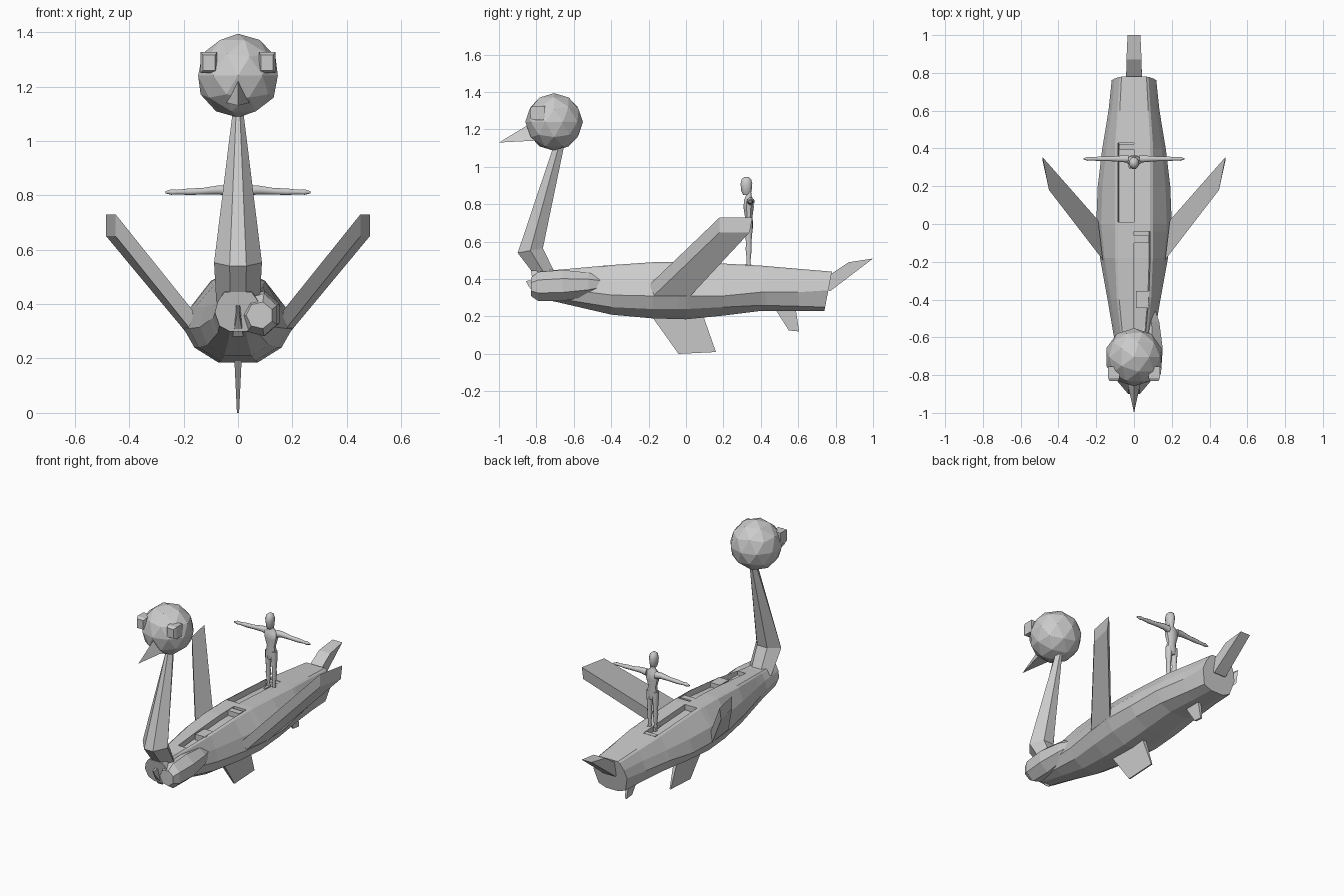
import bpy, bmesh, math
from mathutils import Vector

old = bpy.data.objects.get("Cube")
if old:
    bpy.data.objects.remove(old, do_unlink=True)

grey = bpy.data.materials.new("plain grey")
grey.use_nodes = True
COLOUR = (0.6, 0.6, 0.6, 1)
grey.diffuse_color = COLOUR
grey.node_tree.nodes["Principled BSDF"].inputs["Base Color"].default_value = COLOUR


def finish(name, bm, smooth=False):
    bmesh.ops.remove_doubles(bm, verts=bm.verts, dist=0.0002)
    bmesh.ops.dissolve_degenerate(bm, edges=bm.edges, dist=0.0002)
    bmesh.ops.recalc_face_normals(bm, faces=bm.faces)
    mesh = bpy.data.meshes.new(name)
    bm.to_mesh(mesh)
    bm.free()
    mesh.materials.append(grey)
    for p in mesh.polygons:
        p.use_smooth = False
    obj = bpy.data.objects.new(name, mesh)
    bpy.context.collection.objects.link(obj)
    if smooth:
        bpy.ops.object.select_all(action='DESELECT')
        obj.select_set(True)
        bpy.context.view_layer.objects.active = obj
        bpy.ops.object.shade_smooth_by_angle(angle=math.radians(50))
    return obj


def add_loft(bm, rings):
    """Skin a list of equal-length rings and cap both ends."""
    loops = [[bm.verts.new(p) for p in ring] for ring in rings]
    n = len(loops[0])
    for a, b in zip(loops, loops[1:]):
        for i in range(n):
            j = (i + 1) % n
            bm.faces.new((a[i], a[j], b[j], b[i]))
    bm.faces.new(loops[0])
    bm.faces.new(loops[-1])


def loft(name, rings, smooth=False):
    bm = bmesh.new()
    add_loft(bm, rings)
    return finish(name, bm, smooth)


def oval(centre, u, v, n=8):
    c, u, v = Vector(centre), Vector(u), Vector(v)
    return [c + u * math.cos((i + .5) * math.tau / n) + v * math.sin((i + .5) * math.tau / n)
            for i in range(n)]


def blade(name, outline, half_widths):
    """Side outline (y, z) with a half thickness at each corner."""
    rings = [[(s * w, y, z) for (y, z), w in zip(outline, half_widths)] for s in (-1, 1)]
    return loft(name, rings)


# Hull: y, half width, bottom, lower chine, side chine, shoulder, top
stations = [
    (-0.80, .085, .30, .32, .37, .41, .445),
    (-0.68, .092, .275, .295, .35, .40, .45),
    (-0.40, .14, .21, .25, .315, .39, .475),
    (-0.18, .18, .19, .24, .31, .39, .49),
    (0.00, .20, .185, .24, .31, .39, .493),
    (0.20, .192, .205, .25, .31, .39, .483),
    (0.40, .168, .23, .26, .33, .39, .472),
    (0.60, .135, .23, .255, .33, .39, .455),
    (0.74, .118, .23, .25, .34, .39, .44)]


def station_at(y):
    for a, b in zip(stations, stations[1:]):
        if y <= b[0] + 1e-6:
            t = (y - a[0]) / (b[0] - a[0])
            return [p + (q - p) * t for p, q in zip(a, b)]


def section(y, left_drop, right_drop):
    _, w, bottom, low, mid, shoulder, top = station_at(y)
    d = min(.1, w * .65)
    rake = .04 * (y - .6) / .14 if y > .6 else (-.03 if y < -.75 else 0)
    half = [(.36 * w, bottom), (.8 * w, low), (w, mid), (.87 * w, shoulder), (d, top - .008)]
    deck = [(d * .86, top), (d * .8, top - left_drop), (0, top - left_drop),
            (0, top - right_drop), (-d * .8, top - right_drop), (-d * .86, top)]
    pts = half + deck + [(-x, z) for x, z in reversed(half)]
    return [(x, y + rake * (z - bottom) / (top - bottom), z) for x, z in pts]


# Deck wells sit on the left ahead of the middle and on the right behind it
LEFT, RIGHT = (-0.60, -0.04), (0.01, 0.43)
cuts = {s[0] for s in stations} | set(LEFT) | set(RIGHT)
rings = []
for y in sorted(cuts):
    drops = []
    for side in (-.001, .001):
        drop = tuple(.035 if a < y + side < b else 0 for a, b in (LEFT, RIGHT))
        if drop not in drops:
            drops.append(drop)
    rings += [section(y, *drop) for drop in drops]
loft("hull", rings)

# Blocks in the deck wells
for name, x, y, sx, sy in (("front_deck_block", .045, -.40, .07, .09),
                           ("middle_deck_block", .04, -.08, .08, .04),
                           ("rear_deck_block", -.04, .41, .08, .03)):
    z = station_at(y)[6]
    loft(name, [oval((x, y, h), (sx * .7, 0, 0), (0, sy * .7, 0), 4) for h in (z - .04, z - .003)])

# Bulge on the left cheek of the bow
cheek = ((-.83, .05, .05), (-.79, .07, .08), (-.66, .08, .085), (-.52, .06, .065), (-.40, .015, .02))
loft("left_bow_bulge", [oval((.08, y, .36 + .04 * (y + .8)), (rx, 0, 0), (0, 0, rz), 7)
                        for y, rx, rz in cheek])

# Bow spike
loft("bow_spike", [[(-.02, -.78, .28), (.02, -.78, .28), (.012, -.78, .40), (-.012, -.78, .40)],
                   [(-.004, -.84, .36), (.004, -.84, .36), (.004, -.855, .39), (-.004, -.855, .39)]])

# Wings
for side, sx in (("left", 1), ("right", -1)):
    tip = [(.45, .18, .73), (.485, .355, .73), (.485, .34, .65), (.45, .18, .65)]
    root = [(.165, -.19, .375), (.19, .02, .38), (.19, .01, .295), (.165, -.19, .295)]
    loft(side + "_wing", [[(sx * x, y, z) for x, y, z in r] for r in (root, tip)])

# Keel fins and tail
blade("keel_fin", [(-.19, .21), (-.04, .0), (.16, .01), (.09, .21)], (.014, .004, .004, .014))
blade("rear_fin", [(.47, .25), (.55, .125), (.605, .12), (.585, .25)], (.012, .006, .006, .012))
blade("tail", [(.70, .37), (.75, .41), (.87, .49), (1.0, .51), (.77, .335)],
      (.042, .042, .04, .034, .042))

# Neck: bent at the elbow, tapering to the head
neck = [((-.80, .41), (-.69, .41), .08), ((-.90, .54), (-.765, .565), .088),
        ((-.705, 1.12), (-.65, 1.12), .018)]
rings = []
for (yf, zf), (yb, zb), w in neck:
    ym, zm = (yf + yb) / 2, (zf + zb) / 2
    rings.append([(-w * .35, yf, zf), (w * .35, yf, zf), (w, ym, zm),
                  (w * .4, yb, zb), (-w * .4, yb, zb), (-w, ym, zm)])
loft("neck", rings)

# Head, beak and eyes
HEAD = Vector((0, -.705, 1.24))
bm = bmesh.new()
bmesh.ops.create_icosphere(bm, subdivisions=2, radius=.154)
bmesh.ops.translate(bm, verts=bm.verts, vec=HEAD)
finish("head", bm)

bm = bmesh.new()
base = [bm.verts.new(p) for p in ((0, -.81, 1.245), (.042, -.81, 1.14), (-.042, -.81, 1.14))]
tip = bm.verts.new((0, -1.0, 1.13))
bm.faces.new(base)
for i in range(3):
    bm.faces.new((base[i], base[(i + 1) % 3], tip))
finish("beak", bm)

for side, sx in (("left", 1), ("right", -1)):
    rings = []
    for y, grow in ((-.755, 1), (-.815, 1), (-.832, .75)):
        hx, hz = .03 * grow, .038 * grow
        rings.append([(sx * (.107 + a * hx), y, 1.288 + b * hz)
                      for a, b in ((-1, -1), (1, -1), (1, 1), (-1, 1))])
    loft(side + "_eye", rings)

# Standing figure with arms spread
Y = .335
body = ((.655, .026, .022), (.69, .036, .026), (.735, .028, .022), (.785, .042, .03),
        (.825, .045, .026), (.845, .016, .016), (.862, .015, .016))
loft("figure_torso", [oval((0, Y, z), (rx, 0, 0), (0, ry, 0)) for z, rx, ry in body], True)
skull = ((.85, .014, .018), (.87, .023, .03), (.91, .028, .034), (.935, .022, .027), (.946, .009, .012))
loft("figure_head", [oval((0, Y - .012, z), (rx, 0, 0), (0, ry, 0)) for z, rx, ry in skull], True)

arm = ((.03, .815, .022), (.07, .82, .018), (.13, .815, .013), (.18, .813, .013),
       (.225, .812, .009), (.245, .812, .011), (.267, .811, .004))
leg = ((.705, .02, .02), (.66, .02, .02), (.59, .021, .014), (.56, .021, .016), (.50, .02, .01),
       (.455, .02, .012))
for side, sx in (("left", 1), ("right", -1)):
    loft(side + "_arm", [oval((sx * x, Y + .01, z), (0, r, 0), (0, 0, r)) for x, z, r in arm], True)
    loft(side + "_leg", [oval((sx * x, Y, z), (r * .95, 0, 0), (0, r * 1.1, 0)) for z, x, r in leg], True)
    loft(side + "_foot", [oval((sx * .021, y, .47), (r, 0, 0), (0, 0, r * .9), 6)
                          for y, r in ((Y + .014, .01), (Y - .01, .012), (Y - .04, .007))], True)
